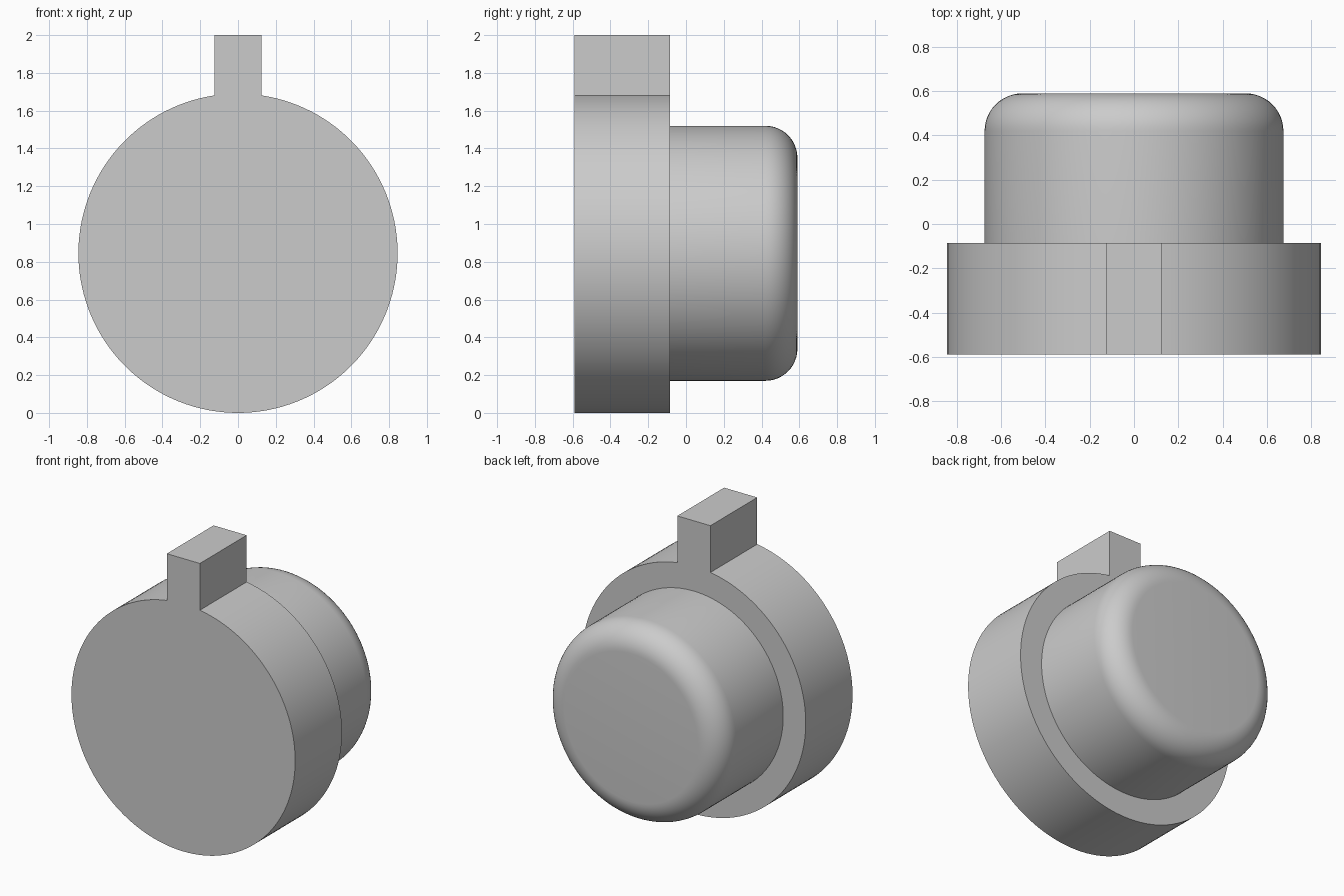
import bpy, bmesh, math
from mathutils import Vector, Matrix

cube = bpy.data.objects.get("Cube")
if cube:
    bpy.data.objects.remove(cube, do_unlink=True)

FRONT, STEP, BACK = -0.59, -0.085, 0.59
AXIS_Z = 0.845
FLANGE_R, KNOB_R, FILLET = 0.845, 0.675, 0.17
TAB_HALF, TOP = 0.125, 2.0

grey = bpy.data.materials.new("plain grey")
grey.use_nodes = True
grey.diffuse_color = (0.6, 0.6, 0.6, 1)
grey.node_tree.nodes["Principled BSDF"].inputs["Base Color"].default_value = (0.6, 0.6, 0.6, 1)


def finish(bm, name):
    bmesh.ops.recalc_face_normals(bm, faces=bm.faces)
    mesh = bpy.data.meshes.new(name)
    bm.to_mesh(mesh)
    bm.free()
    mesh.materials.append(grey)
    obj = bpy.data.objects.new(name, mesh)
    bpy.context.collection.objects.link(obj)
    bpy.ops.object.select_all(action='DESELECT')
    obj.select_set(True)
    bpy.context.view_layer.objects.active = obj
    bpy.ops.object.shade_smooth_by_angle(angle=math.radians(30))
    return obj


# Round flange and its square locating tab, extruded from one keyhole outline
bm = bmesh.new()
gap = math.asin(TAB_HALF / FLANGE_R)
steps = 128
outline = [(-TAB_HALF, TOP), (TAB_HALF, TOP)]
for i in range(steps + 1):
    a = gap + (2 * math.pi - 2 * gap) * i / steps
    outline.append((FLANGE_R * math.sin(a), AXIS_Z + FLANGE_R * math.cos(a)))
face = bm.faces.new([bm.verts.new((x, FRONT, z)) for x, z in outline])
grown = bmesh.ops.extrude_face_region(bm, geom=[face], use_keep_orig=True)
moved = [v for v in grown["geom"] if isinstance(v, bmesh.types.BMVert)]
bmesh.ops.translate(bm, verts=moved, vec=(0, STEP - FRONT, 0))
finish(bm, "flange_with_tab")

# Round knob with a filleted end, turned about the y axis
bm = bmesh.new()
profile = [(0, STEP), (KNOB_R, STEP)]
for i in range(13):
    a = math.pi / 2 * i / 12
    profile.append((KNOB_R - FILLET + FILLET * math.cos(a),
                    BACK - FILLET + FILLET * math.sin(a)))
profile.append((0, BACK))
verts = [bm.verts.new((r, y, AXIS_Z)) for r, y in profile]
edges = [bm.edges.new(pair) for pair in zip(verts, verts[1:])]
bmesh.ops.spin(bm, geom=verts + edges, cent=(0, 0, AXIS_Z), axis=(0, 1, 0),
               angle=2 * math.pi, steps=128, use_merge=True)
bmesh.ops.remove_doubles(bm, verts=bm.verts, dist=0.0001)
finish(bm, "knob")
